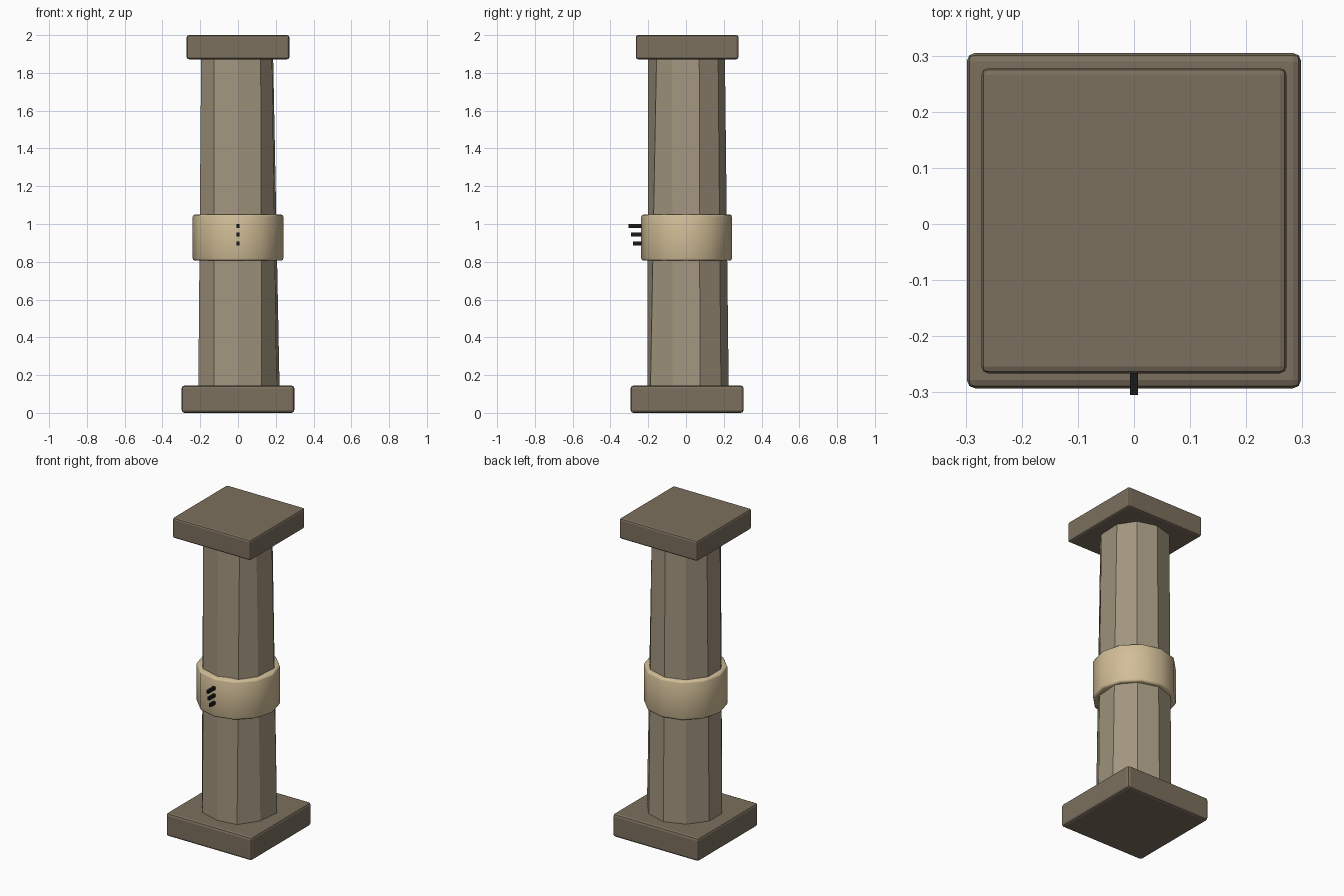
import bpy, bmesh, math

if "Cube" in bpy.data.objects:
    bpy.data.objects.remove(bpy.data.objects["Cube"])

CY = 0.006  # pillar axis sits slightly behind the origin; the pins stick out in front


def material(name, rgb):
    m = bpy.data.materials.new(name)
    m.diffuse_color = (*rgb, 1)
    m.use_nodes = True
    m.node_tree.nodes["Principled BSDF"].inputs["Base Color"].default_value = m.diffuse_color
    return m


stone = material("shaft_stone", (0.36, 0.30, 0.21))
dark_stone = material("plate_stone", (0.20, 0.16, 0.11))
tan = material("band_tan", (0.64, 0.51, 0.31))
black = material("pin_black", (0.01, 0.01, 0.01))


def finish(name, bm, mat, smooth=False):
    bmesh.ops.recalc_face_normals(bm, faces=bm.faces[:])
    me = bpy.data.meshes.new(name)
    bm.to_mesh(me)
    bm.free()
    for p in me.polygons:
        p.use_smooth = smooth
    me.materials.append(mat)
    ob = bpy.data.objects.new(name, me)
    bpy.context.collection.objects.link(ob)
    return ob


def box(name, x, y, z, mat, bevel=0):
    """Box from (min, max) ranges, with optional rounded edges."""
    bm = bmesh.new()
    bmesh.ops.create_cube(bm, size=1)
    for v in bm.verts:
        v.co = [r[0] if c < 0 else r[1] for r, c in zip((x, y, z), v.co)]
    if bevel:
        bmesh.ops.bevel(bm, geom=bm.edges[:], offset=bevel, segments=2,
                        profile=0.5, affect='EDGES')
    return finish(name, bm, mat)


# Square plates at foot and head
box("base_plate", (-0.298, 0.298), (CY - 0.299, CY + 0.299), (0, 0.145), dark_stone, 0.015)
box("top_plate", (-0.272, 0.272), (CY - 0.272, CY + 0.272), (1.872, 2), dark_stone, 0.012)

# Roughly hewn ten-sided tapering shaft, corners counted from the front
bottom = [(0, -0.205), (0.125, -0.188), (0.205, -0.07), (0.22, 0.074), (0.13, 0.185),
          (0, 0.226), (-0.127, 0.18), (-0.21, 0.07), (-0.21, -0.06), (-0.127, -0.17)]
top = [(0, -0.2), (0.12, -0.156), (0.18, -0.075), (0.186, 0.07), (0.12, 0.17),
       (0, 0.206), (-0.12, 0.17), (-0.195, 0.07), (-0.195, -0.06), (-0.127, -0.165)]
bm = bmesh.new()
lo = [bm.verts.new((x, y, 0.135)) for x, y in bottom]
hi = [bm.verts.new((x, y, 1.885)) for x, y in top]
bm.faces.new(lo[::-1])
bm.faces.new(hi)
for i in range(10):
    j = (i + 1) % 10
    bm.faces.new((lo[i], lo[j], hi[j], hi[i]))
finish("shaft", bm, stone)

# Smooth band around the middle with softened rims
bm = bmesh.new()
bmesh.ops.create_cone(bm, cap_ends=True, segments=12, radius1=0.24, radius2=0.24, depth=0.245)
bmesh.ops.translate(bm, verts=bm.verts[:], vec=(0, CY - 0.003, 0.928))
rims = [e for e in bm.edges if abs(e.verts[0].co.z - e.verts[1].co.z) < 1e-4]
bmesh.ops.bevel(bm, geom=rims, offset=0.012, segments=2, profile=0.5, affect='EDGES')
finish("band", bm, tan, smooth=True)

# Three thin pins at the front of the band, longer towards the top
for i, (z, tip) in enumerate(((0.897, -0.28), (0.944, -0.292), (0.99, -0.305))):
    box(f"pin_{i + 1}", (-0.007, 0.007), (tip, -0.2), (z - 0.01, z + 0.01), black)
